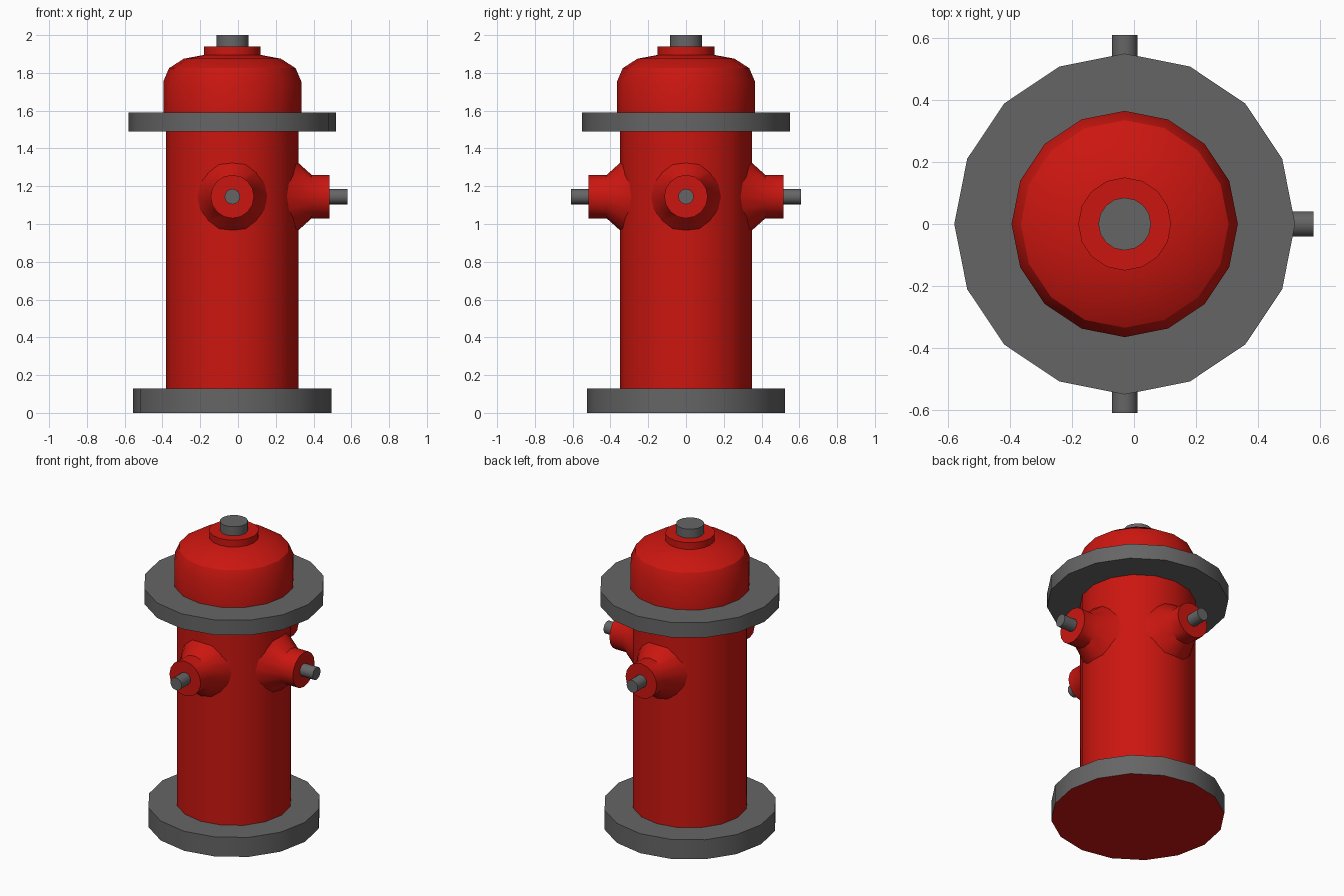
import bpy, bmesh
from math import sin, cos, pi, sqrt, radians
from mathutils import Matrix, Vector

if "Cube" in bpy.data.objects:
    bpy.data.objects.remove(bpy.data.objects["Cube"])

SIDES = 16
AXIS_X = -0.03          # barrel axis, offset by the single side outlet
BODY_R = 0.35


def material(name, color):
    m = bpy.data.materials.new(name)
    m.diffuse_color = color
    m.use_nodes = True
    m.node_tree.nodes["Principled BSDF"].inputs["Base Color"].default_value = m.diffuse_color
    return m


red = material("red_paint", (0.6, 0.008, 0.005, 1))
grey = material("grey_metal", (0.13, 0.13, 0.13, 1))


def lathe(name, profile, mat, matrix=Matrix(), hug=False):
    """Revolve (radius, height) points into a capped solid.
    With hug, the first ring is wrapped onto the round barrel."""
    bm = bmesh.new()
    rings = []
    for k, (r, h) in enumerate(profile):
        ring = []
        for i in range(SIDES):
            a = 2 * pi * i / SIDES
            x, y = r * cos(a), r * sin(a)
            z = sqrt(BODY_R ** 2 - y * y) - 0.008 if hug and k == 0 else h
            ring.append(bm.verts.new((x, y, z)))
        rings.append(ring)
    for lo, hi in zip(rings, rings[1:]):
        for i in range(SIDES):
            j = (i + 1) % SIDES
            bm.faces.new((lo[i], lo[j], hi[j], hi[i]))
    if not hug:
        bm.faces.new(rings[0][::-1])
    bm.faces.new(rings[-1])
    mesh = bpy.data.meshes.new(name)
    bm.to_mesh(mesh)
    bm.free()
    mesh.materials.append(mat)
    obj = bpy.data.objects.new(name, mesh)
    bpy.context.collection.objects.link(obj)
    obj.matrix_world = Matrix.Translation((AXIS_X, 0, 0)) @ matrix
    bpy.ops.object.select_all(action='DESELECT')
    obj.select_set(True)
    bpy.context.view_layer.objects.active = obj
    bpy.ops.object.shade_smooth_by_angle(angle=radians(32))
    return obj


# Base flange, with a red underside
base = lathe("base_flange", [(0.525, 0), (0.525, 0.13)], grey)
base.data.materials.append(red)
for p in base.data.polygons:
    if p.normal.z < -0.9:
        p.material_index = 1

# Barrel, upper flange and bonnet
lathe("barrel", [(BODY_R, 0.13), (BODY_R, 1.49)], red)
lathe("upper_flange", [(0.55, 1.49), (0.55, 1.59)], grey)
lathe("bonnet", [(0.365, 1.59), (0.365, 1.755), (0.335, 1.825),
                 (0.257, 1.875), (0.15, 1.895), (0.15, 1.94)], red)
lathe("top_nut", [(0.085, 1.94), (0.085, 2.0)], grey)

# Three outlets: front, right side and back
for side, angle in (("front", -pi / 2), ("right", 0), ("back", pi / 2)):
    mat = (Matrix.Translation((0, 0, 1.145)) @ Matrix.Rotation(angle, 4, 'Z')
           @ Matrix.Rotation(pi / 2, 4, 'Y'))
    lathe(side + "_outlet", [(0.185, 0), (0.115, 0.42), (0.115, 0.515)],
          red, mat, hug=True)
    lathe(side + "_outlet_nut", [(0.041, 0.515), (0.041, 0.61)], grey, mat)
